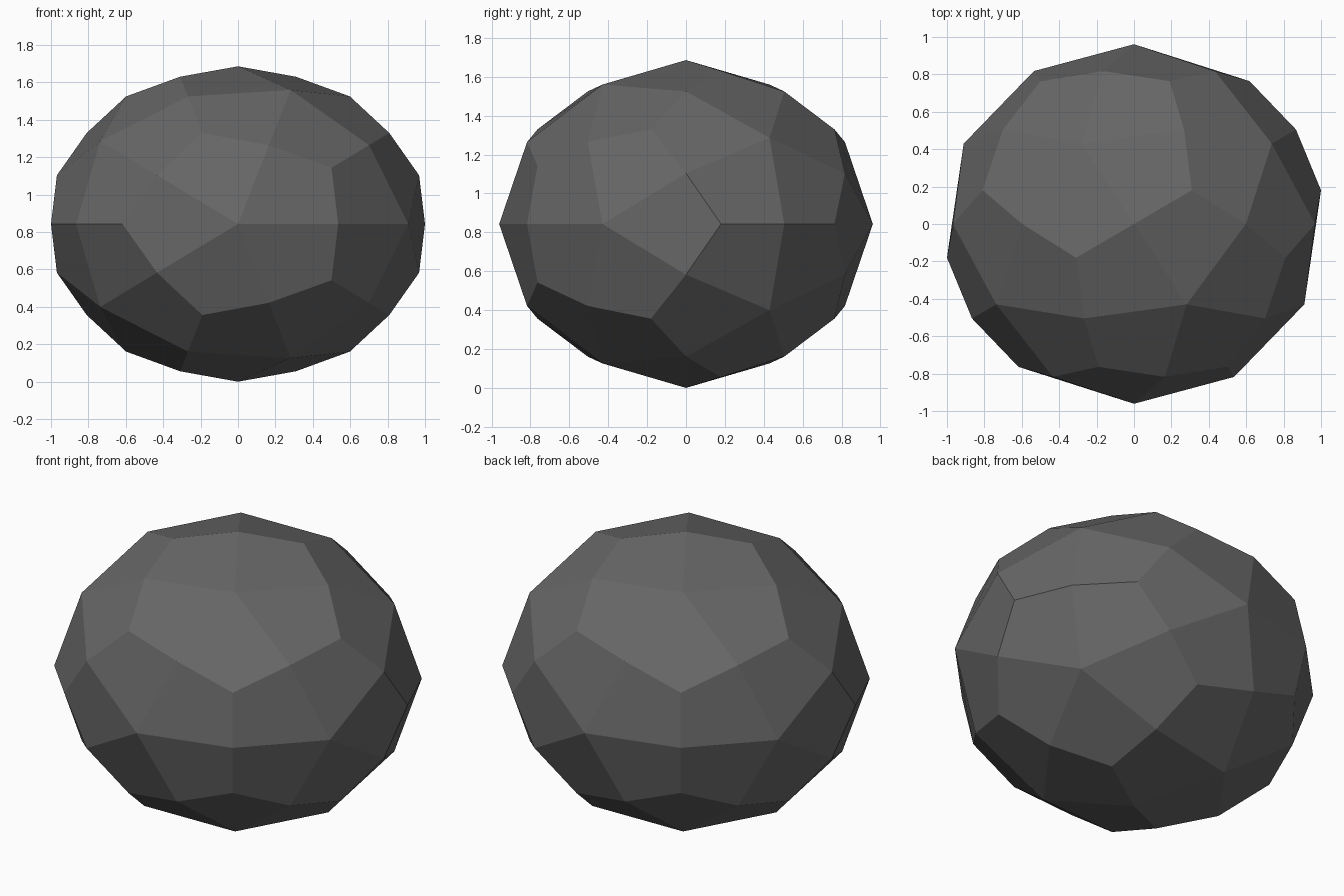
import bpy, bmesh, math
from mathutils import Vector

if "Cube" in bpy.data.objects:
    bpy.data.objects.remove(bpy.data.objects["Cube"])

# Ellipsoid radii (widest points sit slightly inside the x radius)
RADII = Vector((1.018, 0.961, 0.843))

# Icosahedron with its poles on the y axis
def ring(y, start):
    r = math.sqrt(1 - y * y)
    return [Vector((r * math.cos(start + k * math.tau / 5), y,
                    r * math.sin(start + k * math.tau / 5))) for k in range(5)]

h = 1 / math.sqrt(5)
corners = [Vector((0, -1, 0))] + ring(-h, 0) + ring(h, math.pi / 5) + [Vector((0, 1, 0))]
base = bmesh.new()
for c in corners:
    base.verts.new(c)
bmesh.ops.convex_hull(base, input=base.verts[:])

# Split every triangle into three kites, with all points pushed onto the ellipsoid
bm = bmesh.new()
points = {}

def point(*elems):
    key = frozenset(elems)
    if key not in points:
        p = sum((v.co for v in elems), Vector()).normalized()
        points[key] = bm.verts.new((p.x * RADII.x, p.y * RADII.y, (p.z + 1) * RADII.z))
    return points[key]

for f in base.faces:
    v = f.verts[:]
    for i in range(3):
        a, b, c = v[i], v[(i + 1) % 3], v[i - 1]
        bm.faces.new((point(a), point(a, b), point(a, b, c), point(a, c)))
bmesh.ops.recalc_face_normals(bm, faces=bm.faces[:])

# Faceted stone object
mesh = bpy.data.meshes.new("faceted_stone")
bm.to_mesh(mesh)
bm.free()
base.free()
stone = bpy.data.objects.new("faceted_stone", mesh)
bpy.context.collection.objects.link(stone)

# Dark grey
grey = bpy.data.materials.new("dark grey")
grey.diffuse_color = (0.133, 0.133, 0.133, 1)
grey.use_nodes = True
grey.node_tree.nodes["Principled BSDF"].inputs["Base Color"].default_value = grey.diffuse_color
mesh.materials.append(grey)
